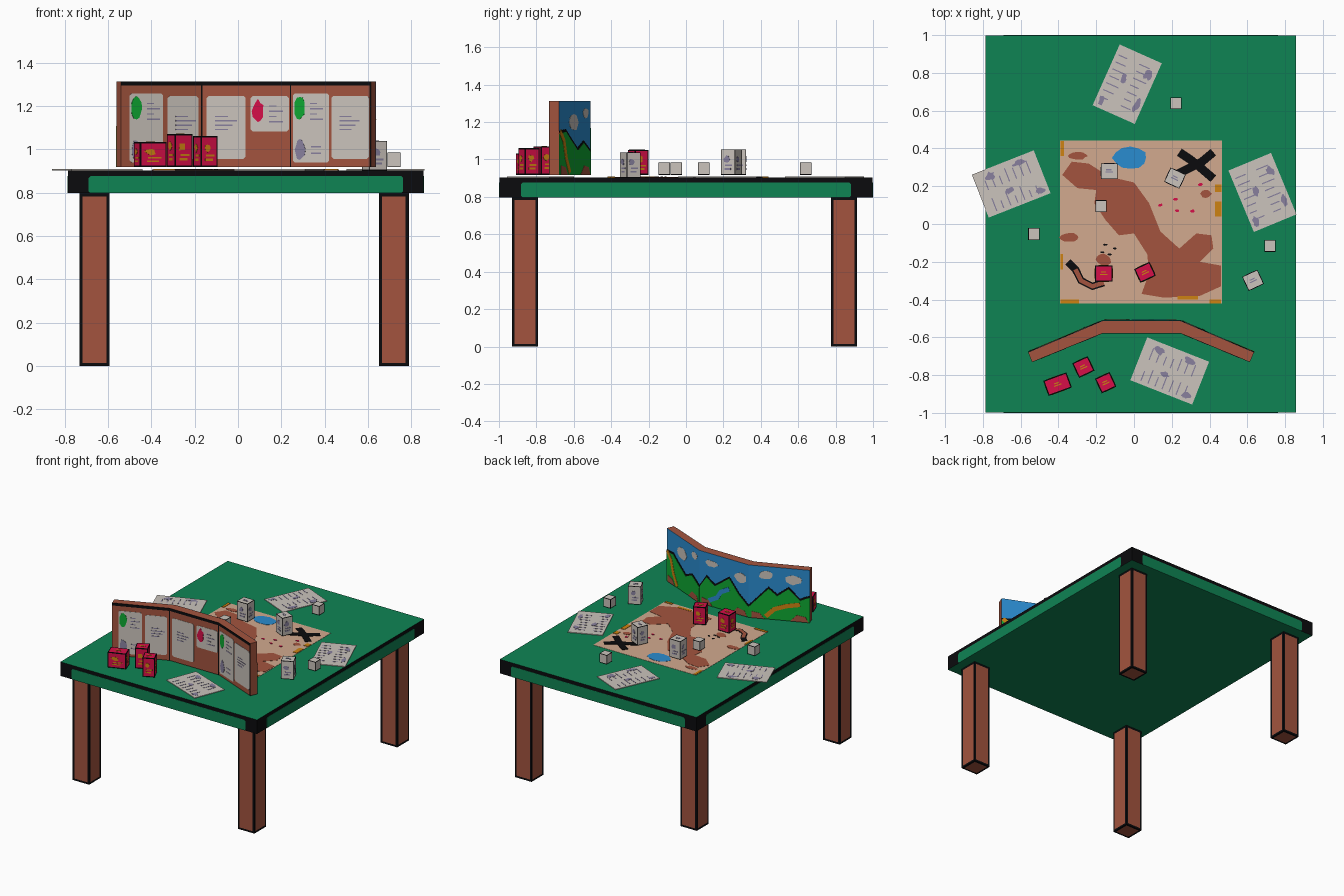
import bpy, bmesh, math, random
from mathutils import Matrix, Vector

if "Cube" in bpy.data.objects:
    bpy.data.objects.remove(bpy.data.objects["Cube"])

random.seed(4)
TOP = 0.903          # table surface height
LIFT = 0.918         # underside of the things standing on it


def srgb(*c):
    lin = [(v / 255 / 12.92) if v < 10 else ((v / 255 + 0.055) / 1.055) ** 2.4 for v in c]
    return (*lin, 1)


MATS = {}
for key, col in {"table green": (15, 132, 84), "wood brown": (163, 84, 62), "black": (11, 11, 13),
                 "map tan": (210, 170, 143), "paper": (203, 196, 188), "red": (214, 14, 72),
                 "sky blue": (42, 140, 208), "leaf green": (15, 168, 50),
                 "ink purple": (136, 128, 158), "orange": (205, 130, 18)}.items():
    MATS[key] = bpy.data.materials.new(key)
    MATS[key].diffuse_color = srgb(*col)


def finish(name, bm, mats, matrix=Matrix()):
    bmesh.ops.recalc_face_normals(bm, faces=bm.faces)
    me = bpy.data.meshes.new(name)
    bm.to_mesh(me)
    bm.free()
    for m in mats:
        me.materials.append(MATS[m])
    ob = bpy.data.objects.new(name, me)
    ob.matrix_world = matrix
    bpy.context.collection.objects.link(ob)
    return ob


def prism(bm, pts, z0, z1):
    lo = [bm.verts.new((x, y, z0)) for x, y in pts]
    hi = [bm.verts.new((x, y, z1)) for x, y in pts]
    bm.faces.new(lo)
    bm.faces.new(hi)
    for i in range(len(pts)):
        j = (i + 1) % len(pts)
        bm.faces.new((lo[i], lo[j], hi[j], hi[i]))


def plates(name, polys, mat, frame, layer=1):
    """Thin flat shapes, given in hundredths of a unit, stacked by layer."""
    bm = bmesh.new()
    for pts in polys:
        prism(bm, [(x / 100, y / 100) for x, y in pts], 0, 0.0016 * layer)
    return finish(name, bm, [mat], frame)


def rimmed_box(name, size, loc, angle, mat, rim):
    """Box whose faces are inset, leaving a black rim along every edge."""
    bm = bmesh.new()
    bmesh.ops.create_cube(bm, size=1)
    bmesh.ops.scale(bm, vec=size, verts=bm.verts)
    ring = bmesh.ops.inset_individual(bm, faces=bm.faces[:], thickness=rim, use_even_offset=True)
    for f in ring["faces"]:
        f.material_index = 1
    m = Matrix.Translation(loc) @ Matrix.Rotation(math.radians(angle), 4, "Z")
    return finish(name, bm, [mat, "black"], m)


def flat(x, y, z=TOP, angle=0):
    return Matrix.Translation((x, y, z)) @ Matrix.Rotation(math.radians(angle), 4, "Z")


def upright(a, b, z):
    """Frame on a vertical wall: x runs from a to b, y is up, z points out."""
    u = (Vector((*b, 0)) - Vector((*a, 0))).normalized()
    v = Vector((0, 0, 1))
    m = Matrix((u, v, u.cross(v))).transposed().to_4x4()
    return Matrix.Translation((*a, z)) @ m


def rect(x0, y0, x1, y1, c=0):
    if not c:
        return [(x0, y0), (x1, y0), (x1, y1), (x0, y1)]
    return [(x0 + c, y0), (x1 - c, y0), (x1, y0 + c), (x1, y1 - c),
            (x1 - c, y1), (x0 + c, y1), (x0, y1 - c), (x0, y0 + c)]


def blob(x, y, rx, ry, wob=0.15, n=12):
    out = []
    for i in range(n):
        r = 1 + random.uniform(-wob, wob)
        t = 2 * math.pi * i / n
        out.append((x + rx * r * math.cos(t), y + ry * r * math.sin(t)))
    return out


def band(path, w):
    left, right = [], []
    for i, p in enumerate(path):
        a, b = Vector(path[max(i - 1, 0)]), Vector(path[min(i + 1, len(path) - 1)])
        d = (b - a).normalized() * w / 2
        left.append((p[0] - d.y, p[1] + d.x))
        right.append((p[0] + d.y, p[1] - d.x))
    return left + right[::-1]


# --- table top: green slab with black sides and green side panels
X0, X1 = -0.785, 0.857
bm = bmesh.new()
prism(bm, rect(X0, -0.998, X1, 0.998), 0.797, TOP)
bm.normal_update()
for f in bm.faces:
    f.material_index = 1 if abs(f.normal.z) < 0.5 else 0
finish("table_top", bm, ["table green", "black"])
corners = [(X0, -0.998), (X1, -0.998), (X1, 0.998), (X0, 0.998)]
for i, side in enumerate(("front", "right", "back", "left")):
    a, b = corners[i], corners[(i + 1) % 4]
    w = 100 * (Vector(b) - Vector(a)).length
    e = 9.5 if i % 2 == 0 else 11.5
    plates(side + "_side_panel", [rect(e, 0, w - e, 8, 1)], "table green", upright(a, b, 0.797))

# --- legs
for sx, x in (("left", -0.662), ("right", 0.719)):
    for sy, y in (("front", -0.86), ("back", 0.845)):
        rimmed_box(f"{sy}_{sx}_leg", (0.138, 0.14, 0.797), (x, y, 0.3985), 0, "wood brown", 0.014)

# --- map sheet with painted ground
F = flat(0, 0)
plates("map_sheet", [rect(-39.2, -42, 46.6, 44.2)], "map tan", F)
ground = [(-38, 26), (-33, 33), (-24, 32), (-13, 25), (0, 22), (8, 11), (14, -4), (24, -13), (33, -5),
          (41, -6), (42, -13), (35, -20), (46, -22), (46, -33), (35, -38), (16, -39), (4, -37), (8, -26),
          (7, -16), (0, -5), (-8, -6), (-15, 2), (-21, 11), (-20, 18), (-30, 19)]
curl = [(-35, -20), (-31, -24), (-28, -30), (-22, -33), (-16, -31)]
plates("map_ground", [ground, blob(-34, -7, 5, 2.5), blob(-16, -19, 4, 3), blob(38, 16, 3, 2),
                      blob(-30, 36, 5, 2)], "wood brown", F, 2)
plates("map_lake", [blob(-2, 35, 9, 6, 0.08)], "sky blue", F, 2)
plates("map_curl_outline", [band(curl, 4)], "black", F, 2)
plates("map_curl", [band(curl[1:], 2.4)], "wood brown", F, 3)
plates("map_cross", [band([(24, 38), (30, 34), (35, 30), (42, 24)], 4.5),
                     band([(22, 26), (30, 30), (36, 33), (42, 38)], 4.5)], "black", F, 3)
plates("map_edge_marks", [rect(43, 17, 46.4, 21), rect(43, 4, 46.4, 12), rect(-39, -42, -29, -40),
                          rect(23, -40, 34, -38), rect(-39, 36, -37, 44), rect(40, -42, 46, -40),
                          rect(-39, -24, -37.5, -16)], "orange", F, 3)
plates("map_red_marks", [blob(x, y, 1.3, 0.8, 0.3, 6) for x, y in
                         ((14, 10), (23, 7), (31, 7), (35, 21), (22, 13))], "red", F, 3)
plates("map_dark_specks", [blob(x, y, 1.2, 0.7, 0.3, 6) for x, y in
                           ((-15, -11), (-10, -13), (-17, -15), (-13, -16))], "black", F, 3)

# --- loose paper sheets
for i, (x, y, a) in enumerate(((-0.036, 0.74, -24), (-0.65, 0.212, 111.5),
                               (0.68, 0.167, 22.5), (0.189, -0.778, 68.5))):
    F = flat(x, y, TOP, a)
    plates(f"paper_{i + 1}", [rect(-12.2, -17.6, 12.2, 17.6)], "paper", F, 3)
    lines = [rect(cx, -12 + 4 * r, cx + random.uniform(4, 8), -11.4 + 4 * r)
             for cx in (-10.5, 1.5) for r in range(7)]
    spots = [blob(-9, -13, 1.6, 2.6, 0.3), blob(9, -8, 1.5, 3.5, 0.3),
             blob(8, 9, 2, 2.6, 0.3), blob(-3, 2, 1.5, 2.5, 0.3)]
    plates(f"paper_{i + 1}_ink", lines + spots, "ink purple", F, 4)

# --- folding screen: mitred strip in plan, extruded upward
front = [(-0.54, -0.73), (-0.165, -0.577), (0.245, -0.577), (0.614, -0.73)]
back = [(0.635, -0.68), (0.245, -0.513), (-0.165, -0.513), (-0.56, -0.68)]
bm = bmesh.new()
prism(bm, front + back, LIFT, 1.313)
finish("screen", bm, ["wood brown"])

# screen, inner side with pinned sheets
sheets = [[(4.3, 2, 21, 34), (23.2, 3.8, 38.5, 32.8)], [(2, 3.8, 20, 32.8), (22.3, 16.3, 40, 32.8)],
          [(1, 2, 19, 34), (20.2, 3.8, 39, 32.8)]]
spot_col = ["leaf green", "red", "leaf green"]
for i in range(3):
    F = upright(front[i], front[i + 1], LIFT)
    w = 100 * (Vector(front[i + 1]) - Vector(front[i])).length
    name = f"screen_panel_{i + 1}"
    plates(name + "_trim", [rect(0, 37.5, w, 39.5), rect(w - 0.6, 0, w, 37.5)], "black", F)
    plates(name + "_sheets", [rect(*s, 1) for s in sheets[i]], "paper", F)
    s = sheets[i][1 if i == 1 else 0]
    plates(name + "_spot", [blob(s[0] + 3.4, s[3] - 7, 2.6, 5)], spot_col[i], F, 2)
    ink = [rect(s[0] + 8.5, s[3] - 5 - 2.4 * r, s[0] + 12 + r % 2 * 3, s[3] - 4.4 - 2.4 * r) for r in range(4)]
    o = sheets[i][0 if i == 1 else 1]
    ink += [rect(o[0] + 4, 17 + 2 * r, o[0] + 10 + r % 3 * 2, 17.6 + 2 * r) for r in range(4)]
    if i != 1:
        ink += [blob(s[0] + 3.5, 8, 2.5, 4.5), rect(s[0] + 9, 6, s[0] + 14, 6.6), rect(s[0] + 9, 9, s[0] + 14, 9.6)]
    plates(name + "_ink", ink, "ink purple", F, 2)

# screen, outer side with painted landscape
ridges = [[(0, 22), (9, 23), (15, 19), (25, 13), (33, 17), (42.4, 12)],
          [(0, 12), (6, 21), (13, 16), (25, 25), (33, 15), (41, 8)],
          [(0, 8), (14, 23), (20, 18), (28, 24), (36, 16), (42.9, 19)]]
clouds = [[(20, 28, 6, 4), (36, 33, 4, 2.5)], [(10, 32, 5, 2.5), (34, 28, 5, 3.5)],
          [(12, 33, 5, 3), (31, 31, 6, 3.5)]]
paths = [("orange", [(1, 23), (6, 18), (9, 9), (14, 1)]), ("sky blue", [(8, 4), (15, 8), (18, 13), (25, 17)]),
         ("orange", [(12, 2), (18, 8), (26, 11), (36, 13)])]
for i in range(3):
    F = upright(back[i], back[i + 1], LIFT)
    w = 100 * (Vector(back[i + 1]) - Vector(back[i])).length
    name = f"landscape_{i + 1}"
    r = ridges[i]
    plates(name + "_sky", [rect(0, 0, w, 39.5)], "sky blue", F)
    plates(name + "_ridge_line", [[(0, 0), (w, 0)] + [(min(x, w), y + 1.5) for x, y in r[::-1]]], "black", F, 2)
    plates(name + "_hills", [[(0, 0), (w, 0)] + [(min(x, w), y) for x, y in r[::-1]]], "leaf green", F, 3)
    plates(name + "_clouds", [blob(*c) for c in clouds[i]], "paper", F, 2)
    plates(name + "_path", [band(paths[i][1], 3.2)], paths[i][0], F, 4)
    plates(name + "_soil", [[(2, 0), (11, 0), (8, 4), (2, 5)], [(w - 14, 0), (w - 1, 0), (w - 3, 4), (w - 9, 5)]],
           "wood brown", F, 4)


# --- small blocks standing on the table
def block(name, x, y, w, d, z0, z1, angle, mat, ink=None):
    h = z1 - z0
    rimmed_box(name, (w, d, h), (x, y, (z0 + z1) / 2), angle, mat, 0.006 if mat == "red" else 0.003)
    if not ink:
        return
    M = flat(x, y, z0, angle)
    c = [(-w / 2, -d / 2), (w / 2, -d / 2), (w / 2, d / 2), (-w / 2, d / 2)]
    for i in range(4):      # printed marks on the four sides
        L = 100 * (w if i % 2 == 0 else d)
        H = 100 * h
        marks = [blob(L * 0.4, H * 0.62, L * 0.2, H * 0.13, 0.3, 8),
                 rect(L * 0.25, H * 0.2, L * 0.7, H * 0.27), rect(L * 0.3, H * 0.34, L * 0.8, H * 0.4)]
        plates(f"{name}_mark_{i + 1}", marks, ink, M @ upright(c[i], c[(i + 1) % 4], 0))
    plates(name + "_top_mark", [rect(-2, -0.8, 2, -0.2), rect(-1.6, 0.4, 1.2, 1)], ink, flat(x, y, z1, angle))


for i, (x, y) in enumerate(((0.222, 0.64), (-0.53, -0.053), (0.72, -0.116), (-0.175, 0.095))):
    block(f"small_cube_{i + 1}", x, y, 0.06, 0.062, LIFT, 0.985, 0, "paper")
for i, (x, y, z0, a) in enumerate(((-0.132, 0.28, LIFT, 0), (0.217, 0.243, LIFT, -25), (0.63, -0.298, TOP, 25))):
    block(f"grey_block_{i + 1}", x, y, 0.088, 0.082, z0, z0 + 0.135, a, "paper", "ink purple")
for i, (x, y, w, d, z1, a) in enumerate(((-0.16, -0.262, 0.093, 0.085, 1.053, 0), (0.058, -0.256, 0.09, 0.08, 1.05, 25),
                                         (-0.405, -0.848, 0.13, 0.085, 1.033, 20),
                                         (-0.268, -0.757, 0.09, 0.085, 1.07, 25),
                                         (-0.15, -0.84, 0.085, 0.085, 1.06, 25))):
    block(f"red_block_{i + 1}", x, y, w, d, LIFT, z1, a, "red", "orange")

for m in bpy.data.materials:
    if m.users and not m.is_grease_pencil:
        m.use_nodes = True
        m.node_tree.nodes["Principled BSDF"].inputs["Base Color"].default_value = m.diffuse_color
